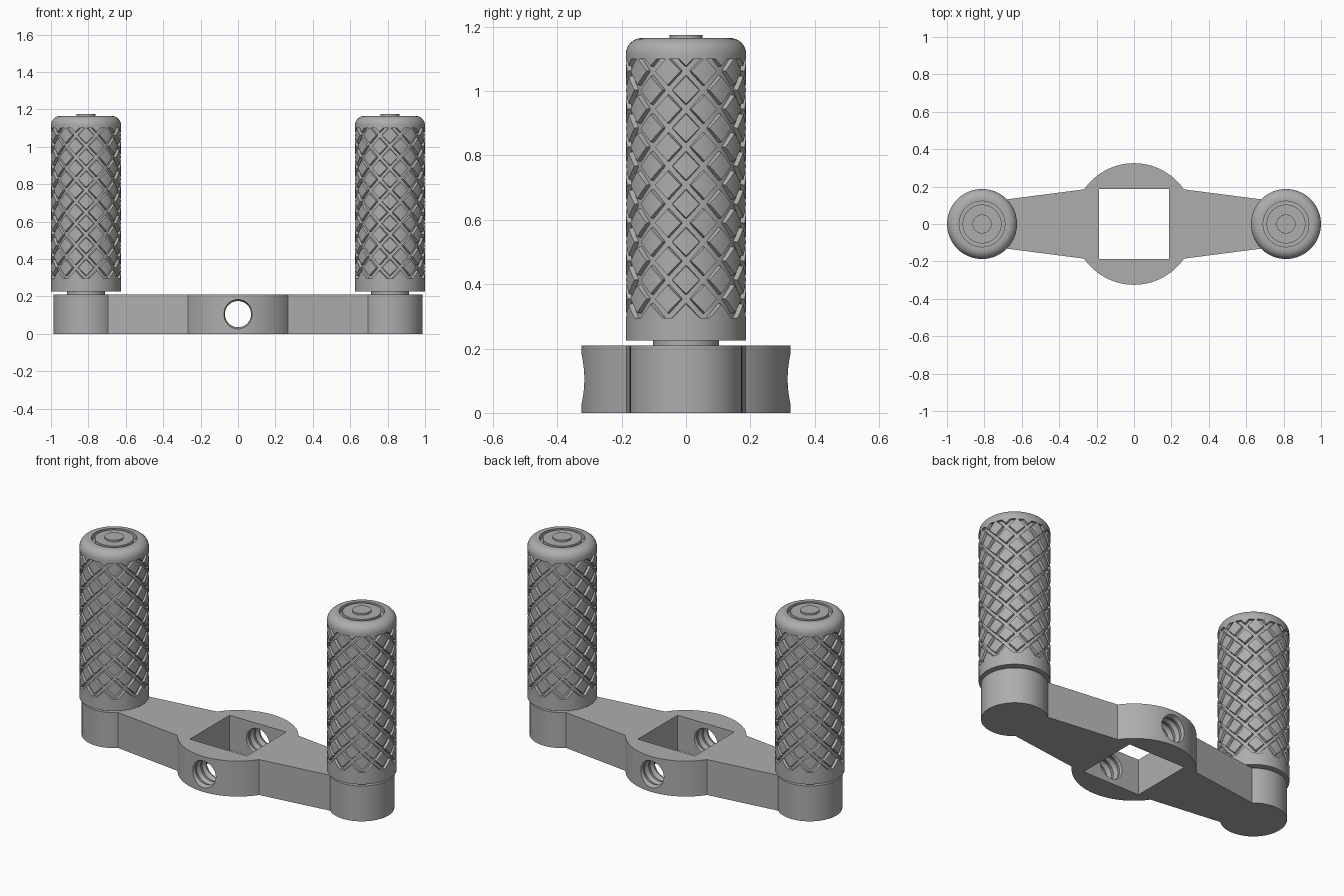
import bpy, bmesh
from math import sin, cos, pi, atan2, radians, hypot
from mathutils import Matrix

if "Cube" in bpy.data.objects:
    bpy.data.objects.remove(bpy.data.objects["Cube"], do_unlink=True)

grey = bpy.data.materials.new("plain grey")
grey.use_nodes = True
grey.diffuse_color = (0.42, 0.42, 0.42, 1)
grey.node_tree.nodes["Principled BSDF"].inputs["Base Color"].default_value = (0.42, 0.42, 0.42, 1)

GRIP_X, GRIP_R, BASE_H = 0.8125, 0.187, 0.21
KNURL_LOW, KNURL_HIGH = 0.295, 1.1


def finish(bm, name, x=0, smooth=True):
    bmesh.ops.recalc_face_normals(bm, faces=bm.faces)
    mesh = bpy.data.meshes.new(name)
    bm.to_mesh(mesh)
    bm.free()
    mesh.materials.append(grey)
    ob = bpy.data.objects.new(name, mesh)
    bpy.context.collection.objects.link(ob)
    ob.location.x = x
    if smooth:
        select(ob)
        bpy.ops.object.shade_smooth_by_angle(angle=radians(30))
    return ob


def select(ob):
    bpy.ops.object.select_all(action='DESELECT')
    ob.select_set(True)
    bpy.context.view_layer.objects.active = ob


def lathe(name, profile, x=0, steps=64, smooth=True):
    """Spin an (r, z) profile that starts and ends on the axis."""
    bm = bmesh.new()
    verts = [bm.verts.new((r, 0, z)) for r, z in profile]
    edges = [bm.edges.new(pair) for pair in zip(verts, verts[1:])]
    bmesh.ops.spin(bm, geom=verts + edges, axis=(0, 0, 1), cent=(0, 0, 0),
                   angle=2 * pi, steps=steps)
    bmesh.ops.remove_doubles(bm, verts=bm.verts, dist=1e-5)
    return finish(bm, name, x, smooth)


def arc(cx, r, start, end, n):
    return [(cx + r * cos(start + (end - start) * i / n),
             r * sin(start + (end - start) * i / n)) for i in range(n + 1)]


def cut(target, cutter):
    mod = target.modifiers.new("cut", 'BOOLEAN')
    mod.operation, mod.solver, mod.object = 'DIFFERENCE', 'EXACT', cutter
    select(target)
    bpy.ops.object.modifier_apply(modifier=mod.name)
    bpy.data.objects.remove(cutter, do_unlink=True)


# Crank bar: round hub, tapered arms, round ends
hub = atan2(0.185, 0.267)
end = atan2(0.13, -0.1175)
outline = (arc(GRIP_X, 0.175, -end, end, 40) + arc(0, 0.325, hub, pi - hub, 40)
           + arc(-GRIP_X, 0.175, pi - end, pi + end, 40)
           + arc(0, 0.325, pi + hub, 2 * pi - hub, 40))
bm = bmesh.new()
face = bm.faces.new([bm.verts.new((x, y, 0)) for x, y in outline])
top = bmesh.ops.extrude_face_region(bm, geom=[face])["geom"]
bmesh.ops.translate(bm, vec=(0, 0, BASE_H),
                    verts=[v for v in top if isinstance(v, bmesh.types.BMVert)])
bar = finish(bm, "crank_bar", smooth=False)

# Square socket through the hub
bm = bmesh.new()
bmesh.ops.create_cube(bm, size=1, matrix=Matrix.Translation((0, 0, BASE_H / 2))
                      @ Matrix.Diagonal((0.372, 0.372, 0.5, 1)))
cut(bar, finish(bm, "socket_cutter", smooth=False))

# Threaded cross hole through the hub
thread = [(0, -0.4)]
for i in range(33):
    thread.append((0.079 if i % 2 else 0.07, -0.4 + i * 0.025))
thread.append((0, 0.4))
screw = lathe("cross_hole_cutter", thread, steps=40, smooth=False)
screw.rotation_euler.x = pi / 2
screw.location.z = BASE_H / 2
cut(bar, screw)
select(bar)
bpy.ops.object.shade_smooth_by_angle(angle=radians(30))


def knurl(name, x, starts=10, rise=0.118, depth=0.014, n=5):
    """Raised curved diamonds between two sets of helical grooves."""
    bm = bmesh.new()
    params = [0.09] + [0.14 + 0.72 * i / n for i in range(n + 1)] + [0.91]
    last = len(params) - 1
    rows = int((KNURL_HIGH - KNURL_LOW) / rise) + 2
    for row in range(-1, 2 * rows):
        for k in range(starts):
            grid = []
            for i, a in enumerate(params):
                line = []
                for j, b in enumerate(params):
                    t = (k + row / 2 + (a - b) / 2) * 2 * pi / starts
                    z = KNURL_LOW + (row / 2 + (a + b) / 2 - 0.5) * rise
                    rim = i in (0, last) or j in (0, last)
                    r = GRIP_R - depth - 0.002 if rim else GRIP_R
                    line.append(bm.verts.new((r * cos(t), r * sin(t), z)))
                grid.append(line)
            for i in range(last):
                for j in range(last):
                    bm.faces.new((grid[i][j], grid[i + 1][j],
                                  grid[i + 1][j + 1], grid[i][j + 1]))
    # Trim the pattern flat at both ends
    for z, up in ((KNURL_LOW, -1), (KNURL_HIGH, 1)):
        bmesh.ops.bisect_plane(bm, geom=bm.verts[:] + bm.edges[:] + bm.faces[:],
                               plane_co=(0, 0, z), plane_no=(0, 0, up), clear_outer=True)
    return finish(bm, name, x)


for side, x in (("left", GRIP_X), ("right", -GRIP_X)):
    # Grip body: plain collar, recessed core, rounded cap with a ring groove
    core = GRIP_R - 0.014
    shoulder = [(GRIP_R - 0.05 + 0.05 * cos(a), 1.115 + 0.05 * sin(a))
                for a in (i * pi / 16 for i in range(9))]
    lathe(side + "_grip_body",
          [(0, 0.225), (GRIP_R, 0.225), (GRIP_R, KNURL_LOW), (core, KNURL_LOW),
           (core, KNURL_HIGH), (GRIP_R, KNURL_HIGH)] + shoulder +
          [(0.122, 1.165), (0.122, 1.135), (0.104, 1.135), (0.104, 1.165), (0, 1.165)], x)
    knurl(side + "_grip_knurling", x)
    # Spacer below the grip and pin end above it
    lathe(side + "_spacer", [(0, 0.2), (0.102, 0.2), (0.102, 0.23), (0, 0.23)], x)
    lathe(side + "_pin", [(0, 1.15), (0.051, 1.15), (0.051, 1.175), (0, 1.175)], x, 40)
